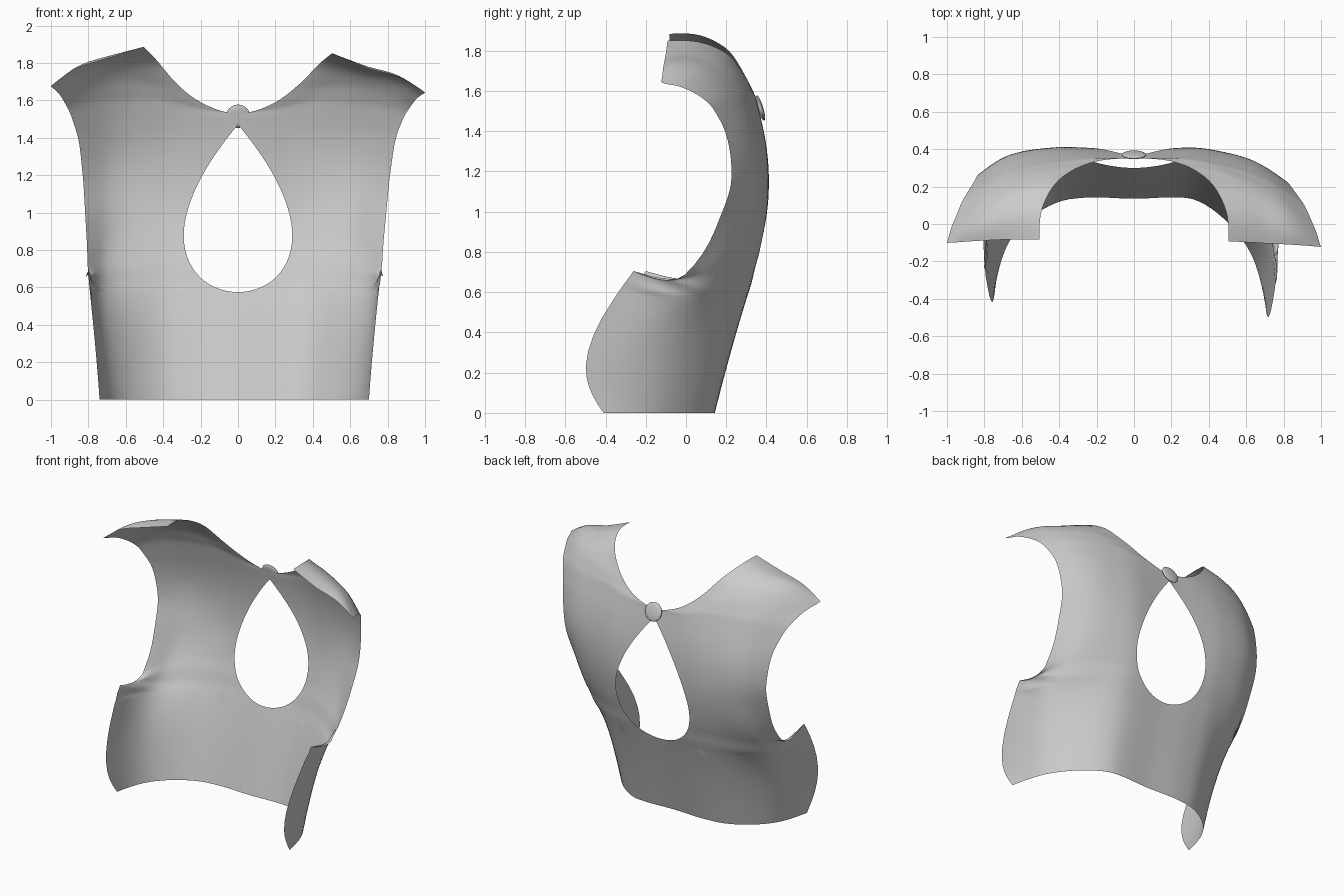
import bpy, bmesh, math
from mathutils import Vector, Matrix

if "Cube" in bpy.data.objects:
    bpy.data.objects.remove(bpy.data.objects["Cube"])

# Rails running from hem to shoulder on one half of the garment (x, y, z)
V = [0, .56, .64, .71, .78, .87, 1.0, 1.25, 1.42, 1.53, 1.74, 1.90, 2.05, 2.18, 2.35]
INNER = [(0, .135, 0), (0, .295, .56), (0, .32, .64), (0, .338, .71), (0, .355, .78),
         (0, .37, .87), (0, .385, 1.0), (0, .39, 1.25), (0, .37, 1.42), (0, .35, 1.53),
         (.2, .335, 1.59), (.33, .285, 1.69), (.43, .2, 1.8), (.49, .08, 1.857), (.505, -.087, 1.867)]
MID = [(.38, .115, 0), (.42, .265, .56), (.42, .295, .64), (.42, .315, .71), (.42, .34, .78),
       (.42, .365, .87), (.42, .392, 1.0), (.42, .40, 1.25), (.42, .374, 1.42), (.4, .345, 1.54),
       (.47, .305, 1.625), (.55, .245, 1.705), (.62, .155, 1.775), (.67, .045, 1.81), (.69, -.093, 1.80)]
SIDE = [(.63, -.1, 0), (.69, .08, .56), (.7, .12, .62), (.70, .155, .68), (.69, .205, .74),
        (.68, .26, .84), (.67, .315, 1.0), (.68, .34, 1.25), (.68, .312, 1.42), (.69, .275, 1.53),
        (.73, .22, 1.617), (.78, .15, 1.68), (.82, .07, 1.73), (.85, -.015, 1.755), (.88, -.103, 1.74)]
OUTER = [(.72, -.365, 0), (.77, -.33, .56), (.785, -.23, .705), (.79, -.1, .662), (.787, 0, .67),
         (.79, .11, .79), (.805, .205, 1.0), (.825, .245, 1.23), (.85, .21, 1.40), (.88, .165, 1.49),
         (.92, .1, 1.57), (.95, .03, 1.615), (.975, -.03, 1.64), (.99, -.08, 1.65), (1.0, -.112, 1.66)]
NECK, CORNER = 9, 2      # rail rows of the neck centre and the underarm corner
KEY_LO, KEY_HI = .575, 1.47


def spline(pts, knots, v):
    """Smooth curve through pts at the given knots."""
    pts = [Vector(p) for p in pts]
    n = len(pts)
    h = [knots[i + 1] - knots[i] for i in range(n - 1)]
    d = [(pts[i + 1] - pts[i]) / h[i] for i in range(n - 1)]

    def slope(i):
        if n == 2:
            return d[0]
        if i == 0:
            return (3 * d[0] - slope(1)) / 2
        if i == n - 1:
            return (3 * d[-1] - slope(n - 2)) / 2
        return (d[i - 1] * h[i] + d[i] * h[i - 1]) / (h[i - 1] + h[i])
    i = 0
    while i < n - 2 and v > knots[i + 1]:
        i += 1
    t = (v - knots[i]) / h[i]
    return ((2*t**3 - 3*t**2 + 1) * pts[i] + (t**3 - 2*t**2 + t) * h[i] * slope(i)
            + (3*t**2 - 2*t**3) * pts[i + 1] + (t**3 - t**2) * h[i] * slope(i + 1))


def inner(v):
    if v <= V[NECK]:
        return spline(INNER[:NECK + 1], V[:NECK + 1], v)
    x, y, z = INNER[NECK + 1]
    return spline([(-x, y, z)] + INNER[NECK:], [2 * V[NECK] - V[NECK + 1]] + V[NECK:], v)


def outer(v):
    if v <= V[CORNER]:
        return spline(OUTER[:CORNER + 1], V[:CORNER + 1], v)
    return spline(OUTER[CORNER:], V[CORNER:], v)


def cross_section(v):
    """Function of s in 0..1 going from the centre/neck edge to the side edge."""
    pts = [inner(v), spline(MID, V, v), spline(SIDE, V, v), outer(v)]
    knots = [0]
    for a, b in zip(pts, pts[1:]):
        knots.append(knots[-1] + (b - a).length)
    end = knots[-1]
    if v <= V[NECK]:
        m = pts[1]
        pts.insert(0, Vector((-m.x, m.y, m.z)))
        knots.insert(0, -knots[1])
    return lambda s: spline(pts, knots, s * end)


def keyhole_half_width(z):
    if z <= KEY_LO + 1e-6 or z >= KEY_HI - 1e-6:
        return 0
    a = math.acos(((KEY_LO + KEY_HI) / 2 - z) / ((KEY_HI - KEY_LO) / 2))
    return .377 * math.sin(a) * math.cos(a / 2)


def half_grid(cols=26):
    vs = [KEY_LO * i / 9 for i in range(9)]
    vs += [KEY_LO + (KEY_HI - KEY_LO) * (1 - math.cos(math.pi * i / 36)) / 2 for i in range(37)]
    vs += [V[CORNER], 1.50] + [V[NECK] + (V[-1] - V[NECK]) * i / 26 for i in range(27)]
    grid = []
    for v in sorted(vs):
        f, w, lo = cross_section(v), keyhole_half_width(v), 0.0
        if w > 0:                       # start the row at the keyhole edge
            hi = .7
            for _ in range(25):
                s = (lo + hi) / 2
                lo, hi = (s, hi) if f(s).x < w else (lo, s)
        grid.append([f(lo + (1 - lo) * i / cols) for i in range(cols + 1)])
        if v <= V[NECK] and w == 0:
            grid[-1][0].x = 0
    return grid


def drape(p, side):
    """Mirror a point and add the slight twist and underarm creases."""
    x, y, z = p
    near = math.exp(-((y + .1) ** 2 / .02 + (z - .65) ** 2 / .004)) if x > .6 else 0
    x += .01 * near * math.sin(70 * (z + .35 * y))
    low = max(0, 1 - z / 1.7)
    edge = min(1, max(0, (x - .3) / .4))
    y -= side * edge * (.035 * low + .01)
    z += -side * .02 * max(0, z - 1.45) / .25 * edge
    return (side * x - .02 * edge * min(1, low * 1.5), y, z)


# Back panel of the top, both halves welded along the centre line
bm = bmesh.new()
grid = half_grid()
for side in (1, -1):
    vg = [[bm.verts.new(drape(p, side)) for p in row] for row in grid]
    for r0, r1 in zip(vg, vg[1:]):
        for i in range(len(r0) - 1):
            quad = [r0[i], r1[i], r1[i + 1], r0[i + 1]]
            bm.faces.new(quad if side == 1 else quad[::-1])
bmesh.ops.remove_doubles(bm, verts=bm.verts, dist=1e-5)
me = bpy.data.meshes.new("back_panel")
bm.to_mesh(me)
bm.free()
me.shade_smooth()
bpy.context.collection.objects.link(bpy.data.objects.new("back_panel", me))

# Button closing the neck above the keyhole
bm = bmesh.new()
bmesh.ops.create_uvsphere(bm, u_segments=32, v_segments=16, radius=1)
bm.transform(Matrix.Translation((0, .37, 1.515)) @ Matrix.Rotation(math.radians(17), 4, 'X')
             @ Matrix.Diagonal((.065, .014, .065, 1)))
me = bpy.data.meshes.new("neck_button")
bm.to_mesh(me)
bm.free()
me.shade_smooth()
bpy.context.collection.objects.link(bpy.data.objects.new("neck_button", me))
